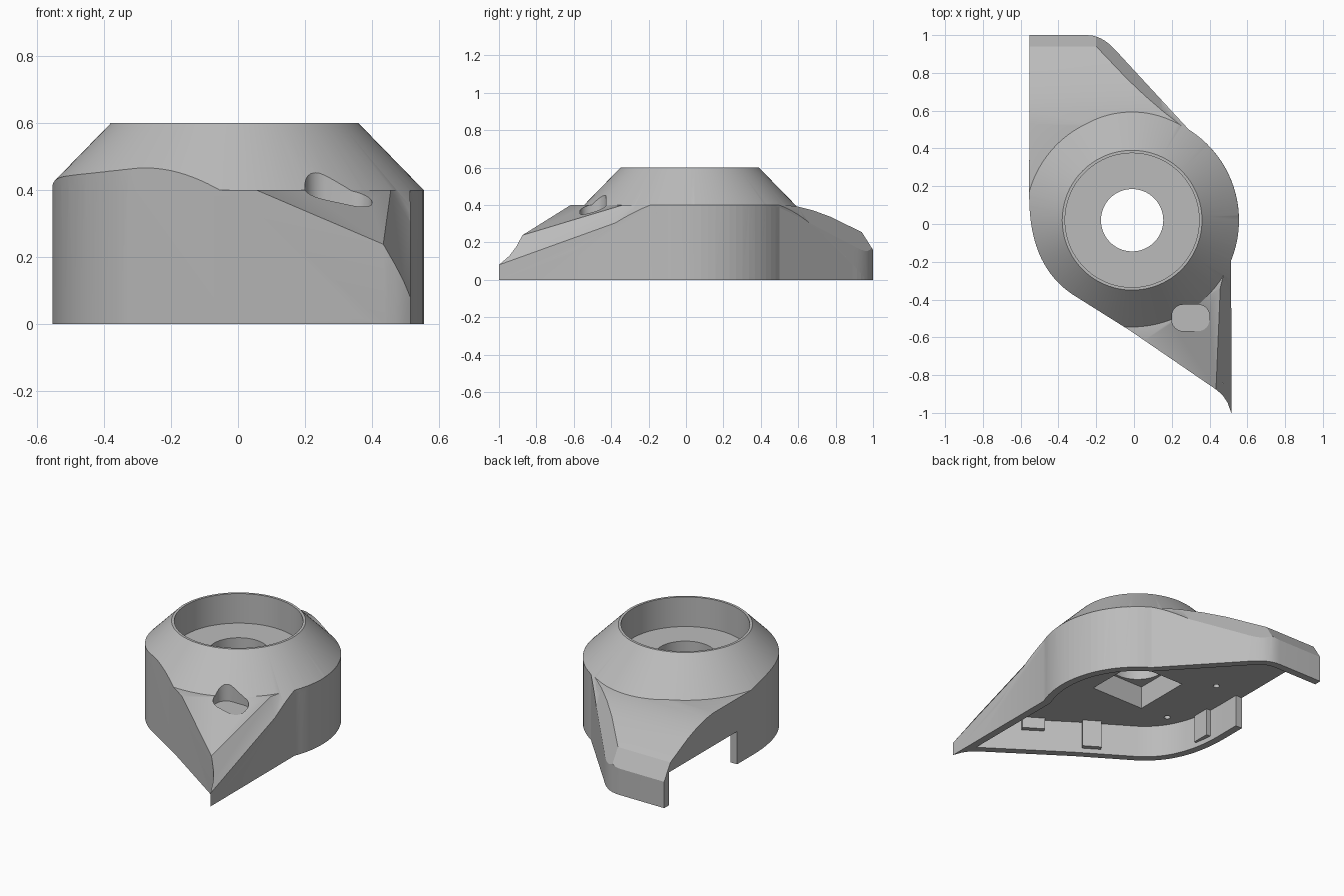
import bpy, bmesh
from math import cos, sin, radians, pi, atan2
from mathutils import Vector

if "Cube" in bpy.data.objects:
    bpy.data.objects.remove(bpy.data.objects["Cube"], do_unlink=True)

grey = bpy.data.materials.new("plain grey")
grey.use_nodes = True
grey.diffuse_color = (0.5, 0.5, 0.5, 1)
grey.node_tree.nodes["Principled BSDF"].inputs["Base Color"].default_value = (0.5, 0.5, 0.5, 1)

CX, CY = -0.01, 0.02      # axis of the round collar
CEILING = 0.2             # underside of the solid deck


def make(name, bm):
    bmesh.ops.recalc_face_normals(bm, faces=bm.faces[:])
    mesh = bpy.data.meshes.new(name)
    bm.to_mesh(mesh)
    bm.free()
    mesh.materials.append(grey)
    ob = bpy.data.objects.new(name, mesh)
    bpy.context.collection.objects.link(ob)
    return ob


def prism(name, pts, z0, z1):
    bm = bmesh.new()
    face = bm.faces.new([bm.verts.new((x, y, z0)) for x, y in pts])
    top = bmesh.ops.extrude_face_region(bm, geom=[face])["geom"]
    bmesh.ops.translate(bm, vec=(0, 0, z1 - z0),
                        verts=[g for g in top if isinstance(g, bmesh.types.BMVert)])
    return make(name, bm)


def box(name, x0, x1, y0, y1, z0, z1):
    return prism(name, [(x0, y0), (x1, y0), (x1, y1), (x0, y1)], z0, z1)


def cone(name, x, y, r0, r1, z0, z1, n=96):
    bm = bmesh.new()
    bmesh.ops.create_cone(bm, cap_ends=True, segments=n, radius1=r0, radius2=r1, depth=z1 - z0)
    bmesh.ops.translate(bm, vec=(x, y, (z0 + z1) / 2), verts=bm.verts[:])
    return make(name, bm)


def convex(name, planes):
    """Big cube trimmed by planes, each a (point, outward normal) pair."""
    bm = bmesh.new()
    bmesh.ops.create_cube(bm, size=4)
    for co, no in planes:
        cut = bmesh.ops.bisect_plane(bm, geom=bm.verts[:] + bm.edges[:] + bm.faces[:],
                                     plane_co=co, plane_no=no, clear_outer=True)["geom_cut"]
        bmesh.ops.edgeloop_fill(bm, edges=[g for g in cut if isinstance(g, bmesh.types.BMEdge)])
    return make(name, bm)


def boolean(ob, other, op):
    mod = ob.modifiers.new("cut", "BOOLEAN")
    mod.operation, mod.object, mod.solver = op, other, "EXACT"
    bpy.context.view_layer.objects.active = ob
    bpy.ops.object.modifier_apply(modifier=mod.name)
    bpy.data.objects.remove(other, do_unlink=True)


def bezier(a, b, c, d, n):
    a, b, c, d = map(Vector, (a, b, c, d))
    return [tuple(a * (1 - t) ** 3 + 3 * b * t * (1 - t) ** 2 + 3 * c * t * t * (1 - t) + d * t ** 3)
            for t in (i / n for i in range(n + 1))]


def outline(tip):
    """Plan of the housing, counter-clockwise, with a chosen horn tip."""
    pts = [(-0.553, 1)]
    pts += bezier((-0.555, 0.15), (-0.555, -0.13), (-0.46, -0.28), (-0.33, -0.37), 16)
    pts += [(-0.02, -0.565)] + tip
    pts += [(CX + 0.566 * cos(radians(a)), CY + 0.566 * sin(radians(a))) for a in range(-22, 59, 4)]
    pts += bezier((-0.07, 0.89), (-0.13, 0.96), (-0.18, 1), (-0.25, 1), 8)
    return pts


def inset(pts, d):
    out = []
    for i, p in enumerate(pts):
        p, a, b = Vector(p), Vector(pts[i - 1]), Vector(pts[(i + 1) % len(pts)])
        u, v = (p - a).normalized(), (b - p).normalized()
        n1, n2 = Vector((-u.y, u.x)), Vector((-v.y, v.x))
        out.append(p + (n1 + n2) * d / (1 + n1.dot(n2)))
    return out


TIP = [(0.44, -0.88), (0.47, -0.908), (0.495, -0.945), (0.515, -1)]
plan = outline(TIP)

# Collar: the plan trimmed by a long cone
housing = prism("housing", plan, 0, 0.8)
boolean(housing, cone("collar_cone", CX, CY, 0.96, 0.37, -0.005, 0.6, 128), "INTERSECT")

# Front horn: sloping top and a bevelled outer side
horn = prism("horn", plan, 0, 0.8)
boolean(horn, convex("horn_trim", [
    ((0, 0, 0.4), (0, 0, 1)),
    ((0, 0.1, 0), (0, 1, 0)),
    ((0.435, -0.885, 0.235), (0.215, -0.31, 1)),
    ((0.515, -1, 0.08), (1.4, -0.36, 1))]), "INTERSECT")
boolean(housing, horn, "UNION")

# Rear tail: roof curving down, then chamfers on the end and the diagonal
tail = prism("tail", plan, 0, 0.8)
roof = [(0.53, 0.4), (0.6, 0.391), (0.68, 0.371), (0.77, 0.338), (0.94, 0.255), (1.0, 0.16)]
planes = [((0, 0, 0.4), (0, 0, 1)), ((0, 0.05, 0), (0, -1, 0))]
for (y0, z0), (y1, z1) in zip(roof, roof[1:]):
    planes.append(((0, y0, z0), (0, z0 - z1, y1 - y0)))
a, b, c = Vector((0.2, 0.56, 0.396)), Vector((-0.2, 0.94, 0.255)), Vector((-0.08, 0.9, 0.18))
side = (b - a).cross(c - a)
planes.append((a, side if side.z > 0 else -side))
boolean(tail, convex("tail_trim", planes), "INTERSECT")
boolean(housing, tail, "UNION")

# Hollow underside and the open left side
boolean(housing, prism("cavity", inset(outline([(0.515, -0.93)]), 0.045), -0.1, CEILING), "DIFFERENCE")
boolean(housing, box("side_opening", -0.7, -0.45, 0.3, 0.955, -0.1, CEILING), "DIFFERENCE")

# Bore, through hole and square recess below it
boolean(housing, cone("bore", CX, CY, 0.355, 0.355, 0.42, 0.8), "DIFFERENCE")
boolean(housing, cone("hole", CX, CY, 0.165, 0.165, 0.1, 0.5, 64), "DIFFERENCE")
boolean(housing, box("recess", CX - 0.18, CX + 0.18, CY - 0.18, CY + 0.18, 0.15, 0.34), "DIFFERENCE")

# Rounded slot in the horn
slot = []
for i, (sx, sy) in enumerate([(1, 1), (-1, 1), (-1, -1), (1, -1)]):
    for k in range(7):
        t = (i + k / 6) * pi / 2
        slot.append((0.3 + sx * 0.04 + 0.06 * cos(t), -0.497 + sy * 0.01 + 0.06 * sin(t)))
boolean(housing, prism("slot", slot, 0.35, 0.8), "DIFFERENCE")

# Small blind holes in the ceiling
for x, y, r in [(-0.37, -0.145, 0.018), (-0.355, 0.31, 0.018), (0.3, -0.44, 0.035)]:
    boolean(housing, cone("pin_hole", x, y, r, r, 0.1, 0.28, 20), "DIFFERENCE")

bpy.ops.object.select_all(action="DESELECT")
housing.select_set(True)
bpy.context.view_layer.objects.active = housing
bpy.ops.object.shade_smooth_by_angle(angle=radians(25))

# Clips and a tab on the inside of the wall
slope = atan2(-0.195, 0.31)
for name, x, y, turn, width, z0 in [("front_clip", -0.08, -0.475, slope, 0.11, 0.03),
                                    ("side_clip", -0.51, 0.02, -pi / 2, 0.11, 0.03),
                                    ("horn_tab", 0.2, -0.663, slope, 0.13, 0.13)]:
    clip = box(name, -width / 2, width / 2, -0.01, 0.03, z0, CEILING + 0.01)
    clip.location = (x, y, 0)
    clip.rotation_euler.z = turn
